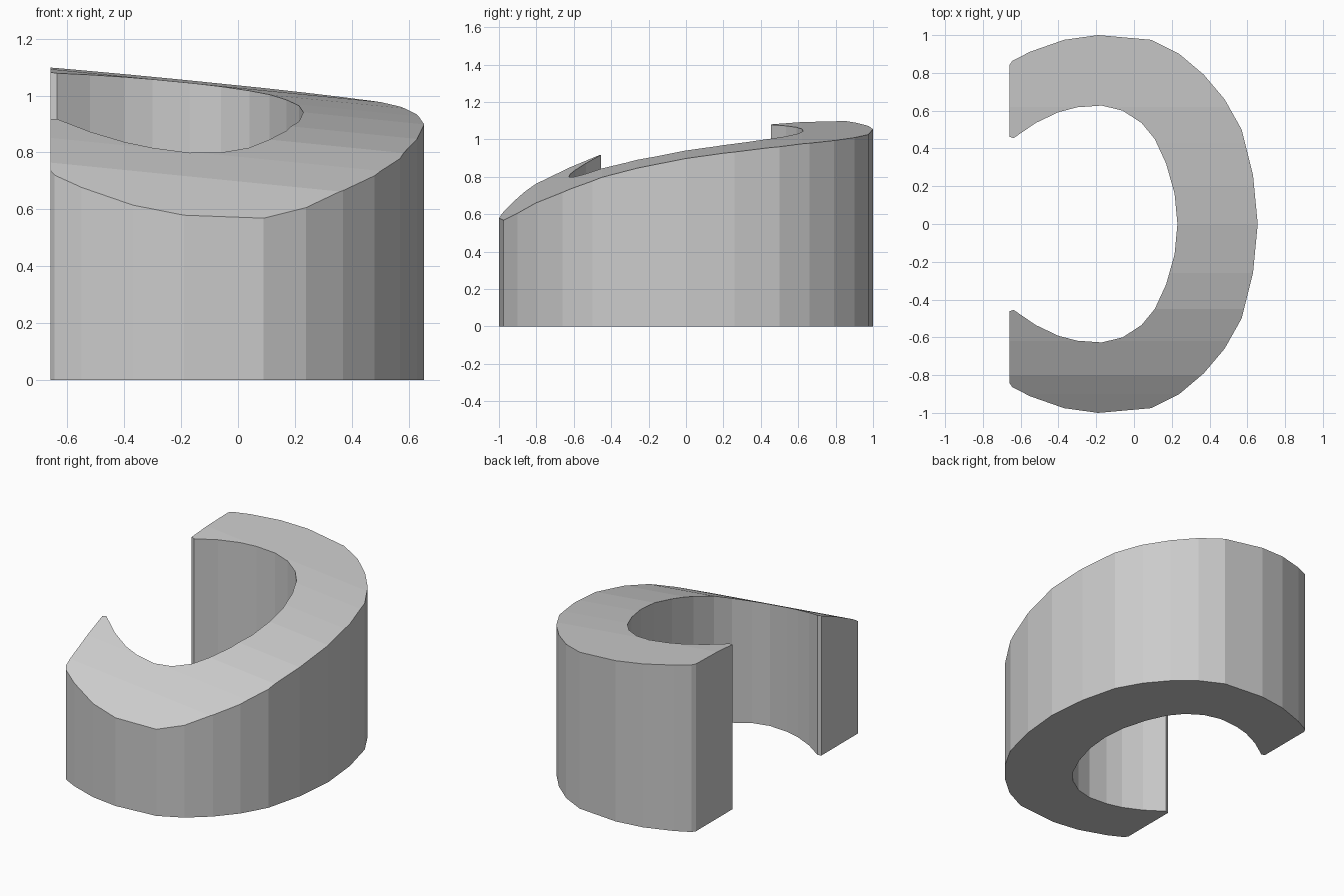
import bpy
import bmesh

cube = bpy.data.objects.get("Cube")
if cube:
    bpy.data.objects.remove(cube, do_unlink=True)

# Half outlines of the C, from the cut end to the middle of the back
OUTER = [(-.66, .84), (-.645, .863), (-.55, .912), (-.37, .975), (-.19, 1), (.09, .975), (.24, .9),
         (.37, .79), (.48, .66), (.57, .50), (.63, .26), (.655, 0)]
INNER = [(-.66, .462), (-.637, .455), (-.52, .535), (-.4, .592), (-.3, .618), (-.17, .627), (-.06, .6),
         (.04, .535), (.11, .45), (.17, .32), (.215, .16), (.23, 0)]
# Crown of the sloping top: height against depth
CROWN = [(-1, .56), (-.9, .63), (-.8, .698), (-.62, .785), (-.45, .856), (-.26, .91),
         (0, .964), (.2, .99), (.43, 1.013), (.62, 1.027), (1, 1.036)]


def mirrored(half):
    return half + [(x, -y) for x, y in reversed(half[:-1])]


def top_height(x, y):
    for (y0, z0), (y1, z1) in zip(CROWN, CROWN[1:]):
        if y <= y1:
            break
    return z0 + (z1 - z0) * (y - y0) / (y1 - y0) - 0.1 * x


# Flat C band made of quads, then lifted into a prism
bm = bmesh.new()
outer = [bm.verts.new((x, y, 0)) for x, y in mirrored(OUTER)]
inner = [bm.verts.new((x, y, 0)) for x, y in mirrored(INNER)]
for i in range(len(outer) - 1):
    bm.faces.new((outer[i], outer[i + 1], inner[i + 1], inner[i]))
# Cut lines where the crown changes slope
for y, _ in CROWN[1:-1]:
    bmesh.ops.bisect_plane(bm, geom=bm.verts[:] + bm.edges[:] + bm.faces[:], dist=1e-4,
                           plane_co=(0, y, 0), plane_no=(0, 1, 0))
result = bmesh.ops.extrude_face_region(bm, geom=bm.faces[:], use_keep_orig=True)
for v in result["geom"]:
    if isinstance(v, bmesh.types.BMVert):
        v.co.z = top_height(v.co.x, v.co.y)
bmesh.ops.recalc_face_normals(bm, faces=bm.faces[:])

mesh = bpy.data.meshes.new("sloped_c_ring")
bm.to_mesh(mesh)
bm.free()
ring = bpy.data.objects.new("sloped_c_ring", mesh)
bpy.context.collection.objects.link(ring)

# Plain grey finish
grey = bpy.data.materials.new("light_grey")
grey.use_nodes = True
colour = (0.6, 0.6, 0.6, 1)
grey.diffuse_color = colour
grey.node_tree.nodes["Principled BSDF"].inputs["Base Color"].default_value = colour
mesh.materials.append(grey)
